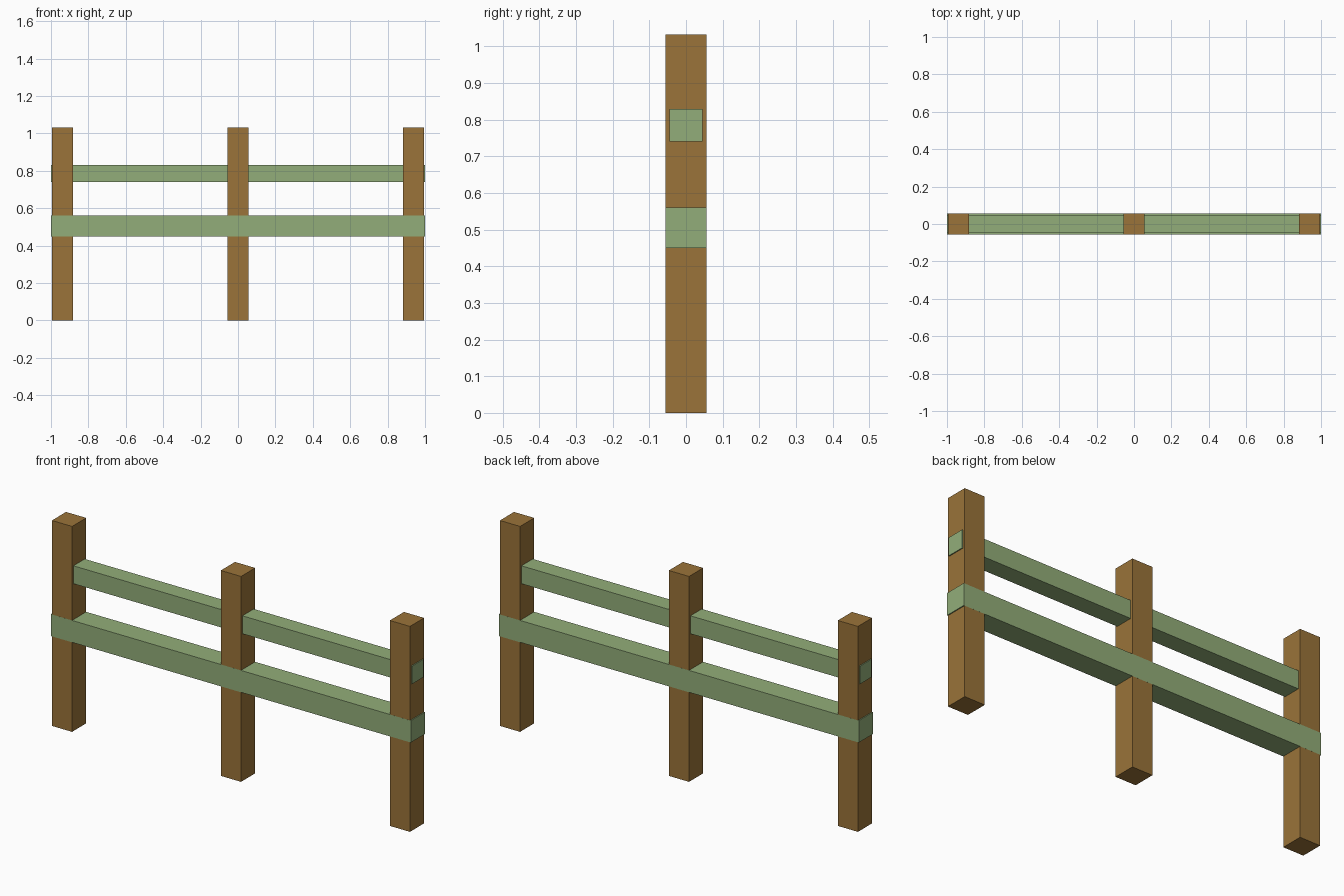
import bpy

if "Cube" in bpy.data.objects:
    bpy.data.objects.remove(bpy.data.objects["Cube"])


def material(name, color):
    m = bpy.data.materials.new(name)
    m.diffuse_color = color
    m.use_nodes = True
    m.node_tree.nodes["Principled BSDF"].inputs["Base Color"].default_value = m.diffuse_color
    return m


def box(name, lo, hi, mat):
    size = [b - a for a, b in zip(lo, hi)]
    center = [(a + b) / 2 for a, b in zip(lo, hi)]
    bpy.ops.mesh.primitive_cube_add(size=1, location=center)
    o = bpy.context.object
    o.name = name
    o.scale = size
    bpy.ops.object.transform_apply(location=False, rotation=False, scale=True)
    o.data.materials.append(mat)
    return o


brown = material("post_wood", (0.325, 0.173, 0.041, 1))
green = material("rail_paint", (0.289, 0.421, 0.192, 1))

# Three square upright posts
half = 0.056
for name, x in (("left_post", -0.939), ("middle_post", 0), ("right_post", 0.939)):
    box(name, (x - half, -half, 0), (x + half, half, 1.032), brown)

# Slim upper rail runs through the posts, lower rail is flush with their faces
box("upper_rail", (-1, -0.045, 0.74), (1, 0.045, 0.83), green)
box("lower_rail", (-1, -0.0563, 0.45), (1, 0.0562, 0.56), green)
